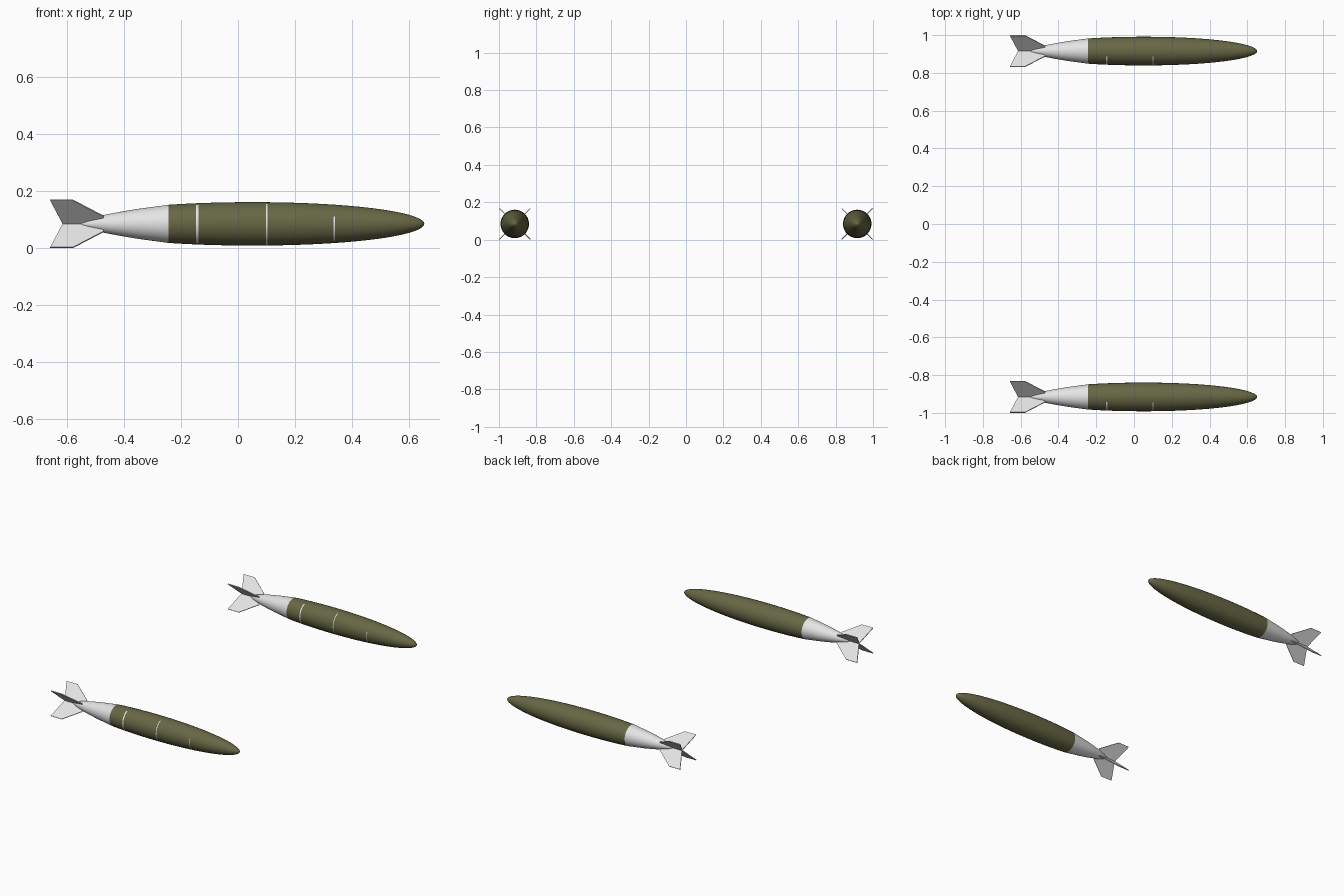
import bpy, bmesh, math
from mathutils import Matrix

if "Cube" in bpy.data.objects:
    bpy.data.objects.remove(bpy.data.objects["Cube"])

SIDES = 48
CY, CZ = 0.9155, 0.0845   # centre line of each store


def material(name, rgb):
    m = bpy.data.materials.new(name)
    m.diffuse_color = (*rgb, 1)
    m.use_nodes = True
    m.node_tree.nodes["Principled BSDF"].inputs["Base Color"].default_value = m.diffuse_color
    return m


olive = material("olive paint", (0.135, 0.135, 0.06))
grey = material("light grey", (0.78, 0.78, 0.78))


def finish(name, bm, mats, y, smooth=True):
    bmesh.ops.recalc_face_normals(bm, faces=bm.faces)
    me = bpy.data.meshes.new(name)
    bm.to_mesh(me)
    bm.free()
    for m in mats:
        me.materials.append(m)
    ob = bpy.data.objects.new(name, me)
    ob.location = (0, y, CZ)
    bpy.context.collection.objects.link(ob)
    if smooth:
        for p in me.polygons:
            p.use_smooth = True
    return ob


def revolve(profile):
    """Turn (x, radius) points around the x axis."""
    bm = bmesh.new()
    vs = [bm.verts.new((x, 0, r)) for x, r in profile]
    es = [bm.edges.new(p) for p in zip(vs, vs[1:])]
    bmesh.ops.spin(bm, geom=vs + es, cent=(0, 0, 0), axis=(1, 0, 0),
                   angle=2 * math.pi, steps=SIDES)
    bmesh.ops.remove_doubles(bm, verts=bm.verts, dist=1e-5)
    return bm


def hull(x):
    """Main body radius: a long ellipsoid."""
    return 0.076 * max(0, 1 - (abs(x - 0.05) / 0.602) ** 2.05) ** 0.5


# band: centre x, half width, lowest and highest z (from centre line)
BANDS = [(-0.143, 0.004, -0.068, 0.068), (0.102, 0.004, -0.074, 0.070),
         (0.337, 0.002, -0.06, 0.025)]


def body(y):
    xs = [0.05 + 0.602 * math.sin(math.radians(a)) for a in range(-25, 91, 5)]
    xs = [x for x in xs if x > -0.24] + [-0.243]
    for x, w, _, _ in BANDS:
        xs += [x - w, x + w]
    bm = revolve([(x, hull(x)) for x in sorted(xs)])
    # thin painted bands on the front-facing side
    for f in bm.faces:
        c = f.calc_center_median()
        for x, w, lo, hi in BANDS:
            if abs(c.x - x) < w * 0.5 and c.y < 0 and lo < c.z < hi:
                f.material_index = 1
    finish("body", bm, [olive, grey], y)


def tail_cone(y):
    pts = [(-0.553, 0), (-0.545, 0.007), (-0.52, 0.017), (-0.47, 0.031),
           (-0.41, 0.0425), (-0.35, 0.0525), (-0.29, 0.0605),
           (-0.243, hull(-0.243))]
    finish("tail_cone", revolve(pts), [grey], y)


def fins(y):
    # four swept plates in an X
    outline = [(-0.47, 0), (-0.47, 0.038), (-0.577, 0.117),
               (-0.657, 0.117), (-0.613, 0)]
    t = 0.0025
    bm = bmesh.new()
    for k in range(4):
        rot = Matrix.Rotation(math.radians(45 + 90 * k), 3, 'X')
        a = [bm.verts.new(rot @ Matrix.Identity(3).col[0] * 0) for _ in outline]
        b = [bm.verts.new((0, 0, 0)) for _ in outline]
        for i, (x, r) in enumerate(outline):
            a[i].co = rot @ (Matrix.Translation((x, -t, r))).translation
            b[i].co = rot @ (Matrix.Translation((x, t, r))).translation
        bm.faces.new(a)
        bm.faces.new(b[::-1])
        n = len(outline)
        for i in range(n):
            j = (i + 1) % n
            bm.faces.new((a[i], b[i], b[j], a[j]))
    finish("tail_fins", bm, [grey], y, smooth=False)


for side in (-1, 1):
    body(side * CY)
    tail_cone(side * CY)
    fins(side * CY)
